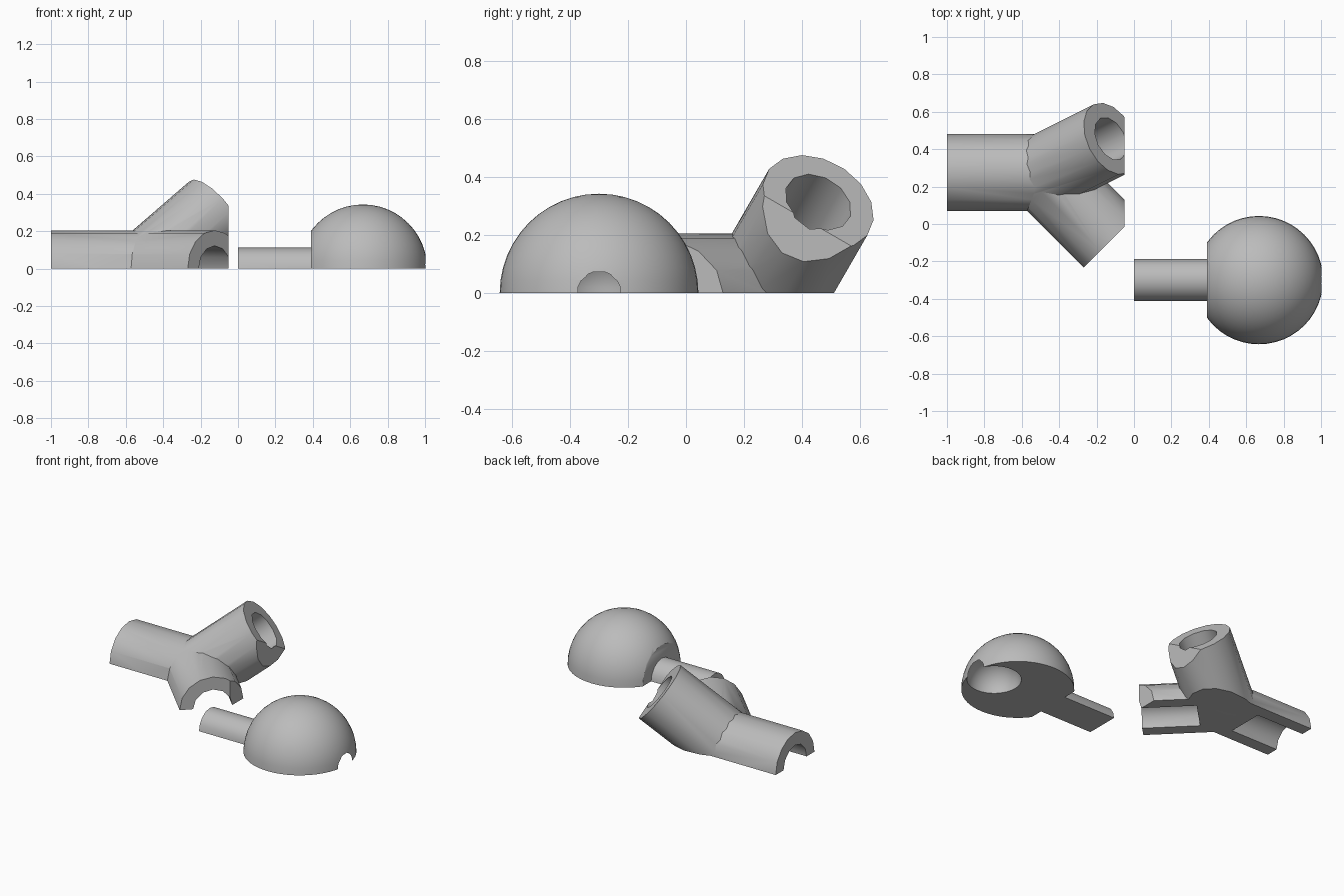
import bpy
import math
from mathutils import Vector, Matrix

default = bpy.data.objects.get("Cube")
if default:
    bpy.data.objects.remove(default, do_unlink=True)

GREY = (0.5, 0.5, 0.5, 1.0)
grey = bpy.data.materials.new("plain grey")
grey.use_nodes = True
grey.diffuse_color = GREY
grey.node_tree.nodes["Principled BSDF"].inputs["Base Color"].default_value = GREY


def named(name):
    ob = bpy.context.object
    ob.name = name
    ob.data.materials.append(grey)
    return ob


def rod(name, start, end, radius, sides):
    """Solid cylinder between two points."""
    axis = end - start
    bpy.ops.mesh.primitive_cylinder_add(vertices=sides, radius=radius, depth=axis.length)
    ob = named(name)
    turn = axis.to_track_quat('Z', 'Y').to_matrix().to_4x4()
    ob.data.transform(Matrix.Translation((start + end) / 2) @ turn)
    return ob


def ball(name, centre, radius):
    bpy.ops.mesh.primitive_uv_sphere_add(segments=48, ring_count=24, radius=radius)
    ob = named(name)
    ob.data.transform(Matrix.Translation(centre))
    return ob


def block(name, low, high):
    bpy.ops.mesh.primitive_cube_add(size=1)
    ob = named(name)
    low, high = Vector(low), Vector(high)
    ob.data.transform(Matrix.Translation((low + high) / 2) @ Matrix.Diagonal((*(high - low), 1)))
    return ob


def combine(target, tool, operation):
    """Apply a boolean and discard the tool."""
    tool.hide_render = True
    mod = target.modifiers.new("combine", 'BOOLEAN')
    mod.operation = operation
    mod.solver = 'EXACT'
    mod.object = tool
    bpy.ops.object.select_all(action='DESELECT')
    target.select_set(True)
    bpy.context.view_layer.objects.active = target
    bpy.ops.object.modifier_apply(modifier=mod.name)
    bpy.data.objects.remove(tool, do_unlink=True)


def finish(ob):
    bpy.ops.object.select_all(action='DESELECT')
    ob.select_set(True)
    bpy.context.view_layer.objects.active = ob
    bpy.ops.object.shade_smooth_by_angle(angle=math.radians(32))


# Branching socket: a trunk and two arms, the second arm turned about the trunk
joint = Vector((-0.487, 0.275, 0))
length, bore_start = 0.513, 0.16
side_arm = Vector((1, -1, 0)).normalized()
raised_arm = Matrix.Rotation(math.radians(-120), 3, 'X') @ side_arm
if raised_arm.z < 0:
    raised_arm.z = -raised_arm.z
directions = [Vector((-1, 0, 0)), side_arm, raised_arm]

socket = rod("branching_socket", joint, joint + directions[0] * length, 0.205, 16)
for d in directions[1:]:
    combine(socket, rod("arm", joint, joint + d * length, 0.205, 16), 'UNION')
for d in directions:
    bore = rod("bore", joint + d * bore_start, joint + d * (length + 0.1), 0.122, 12)
    combine(socket, bore, 'DIFFERENCE')
# Trim to a flat base and a flat end
combine(socket, block("trim", (-1.5, -1, 0), (-0.05, 1.5, 1)), 'INTERSECT')
finish(socket)

# Half ball with a flat back, a round stem and a dished recess
centre_y = -0.30
knob = ball("half_ball", (0.668, centre_y, 0), 0.343)
combine(knob, block("trim", (0.39, -1, 0), (1.5, 1, 1)), 'INTERSECT')
combine(knob, ball("recess", (0.855, centre_y, 0), 0.165), 'DIFFERENCE')
finish(knob)

stem = rod("stem", Vector((0, centre_y, 0)), Vector((0.39, centre_y, 0)), 0.112, 16)
combine(stem, block("trim", (-0.5, -1, 0), (1, 1, 1)), 'INTERSECT')
finish(stem)
